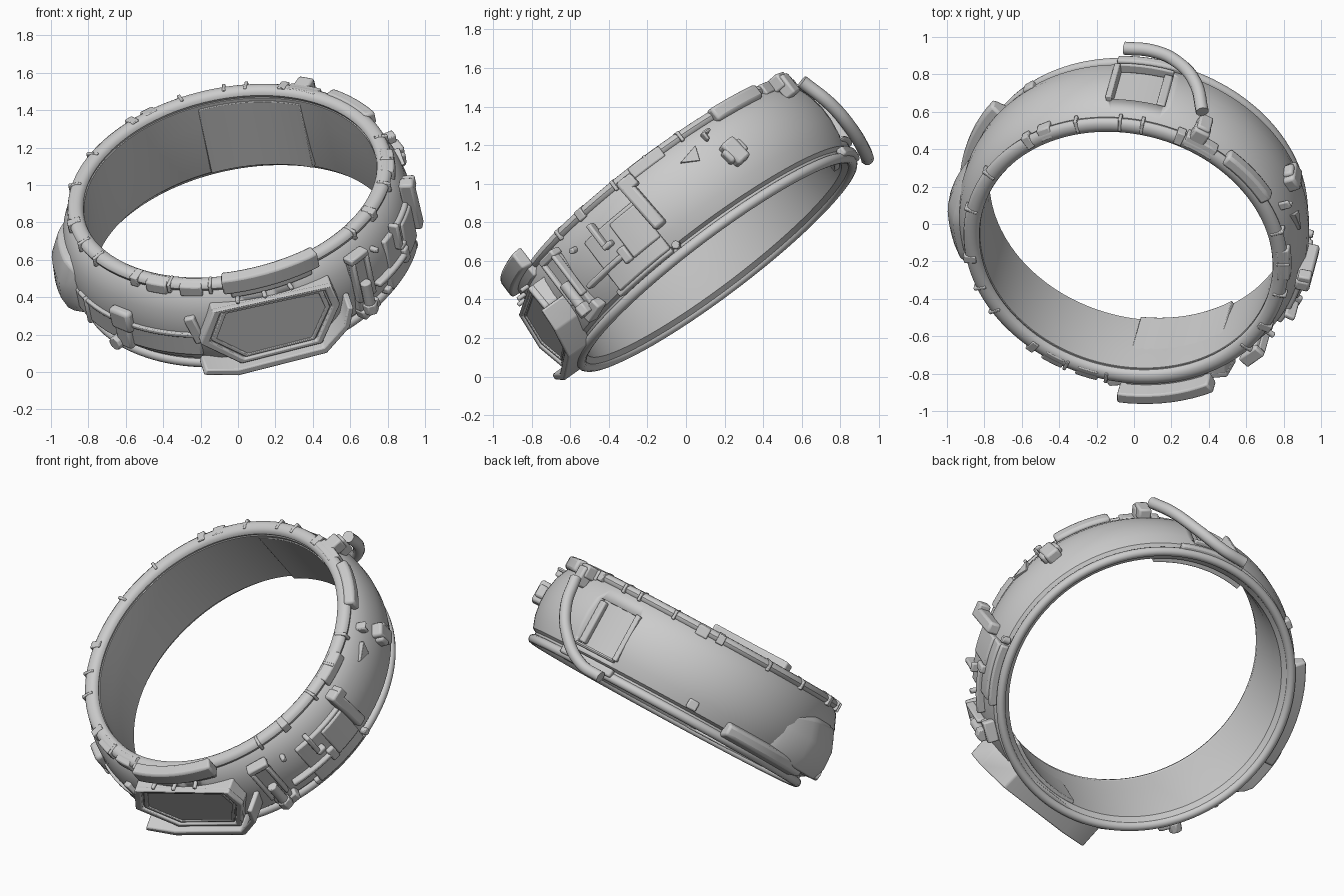
import bpy, bmesh
from math import radians, cos, sin, pi
from mathutils import Matrix, Vector

if "Cube" in bpy.data.objects:
    bpy.data.objects.remove(bpy.data.objects["Cube"])

# Tilted ring frame: local z is the ring axis, angle -90 is the front
n = Vector((-.167, -.595, .786)).normalized()
e1 = (Vector((1, 0, 0)) - n * n.x).normalized()
e2 = n.cross(e1)
FRAME = Matrix((e1, e2, n)).transposed().to_4x4()
FRAME.translation = (0, .012, .785)


def pol(a, r, h):
    return Vector((r * cos(radians(a)), r * sin(radians(a)), h))


def finish(name, bm, bevel=0, angle=35):
    bmesh.ops.recalc_face_normals(bm, faces=bm.faces)
    me = bpy.data.meshes.new(name)
    bm.to_mesh(me)
    bm.free()
    ob = bpy.data.objects.new(name, me)
    bpy.context.collection.objects.link(ob)
    ob.matrix_world = FRAME
    if bevel:
        b = ob.modifiers.new("bevel", 'BEVEL')
        b.width, b.segments, b.limit_method = bevel, 2, 'ANGLE'
    bpy.ops.object.select_all(action='DESELECT')
    bpy.context.view_layer.objects.active = ob
    ob.select_set(True)
    bpy.ops.object.shade_smooth_by_angle(angle=radians(angle))
    return ob


def bridge(bm, A, B):
    k = len(A)
    for j in range(k):
        bm.faces.new((A[j], A[(j + 1) % k], B[(j + 1) % k], B[j]))


def sweep(name, profiles, angles, closed=False, bevel=0):
    """Skin closed (r, h) profiles around the ring axis."""
    bm = bmesh.new()
    rings = [[bm.verts.new(pol(a, r, h)) for r, h in p] for p, a in zip(profiles, angles)]
    for i in range(len(rings) - (0 if closed else 1)):
        bridge(bm, rings[i], rings[(i + 1) % len(rings)])
    if not closed:
        bm.faces.new(rings[0])
        bm.faces.new(rings[-1][::-1])
    return finish(name, bm, bevel)


def revolve(name, profile, count=128):
    return sweep(name, [profile] * count, [360 * i / count for i in range(count)], True)


def arc(name, a0, a1, r0, r1, h0, h1, bevel=.01, chamfer=0):
    c = max(2, int(abs(a1 - a0) / 4) + 1)
    p = [(r0, h0), (r1, h0 + chamfer), (r1, h1 - chamfer), (r0, h1)]
    return sweep(name, [p] * (c + 1), [a0 + (a1 - a0) * i / c for i in range(c + 1)], bevel=bevel)


def basis(a, r, h, roll=0):
    """Frame on the band: x tangent, y along axis, z outward."""
    t, o = Vector((-sin(radians(a)), cos(radians(a)), 0)), pol(a, 1, 0)
    m = Matrix((t, Vector((0, 0, 1)), o)).transposed().to_4x4()
    m.translation = pol(a, r, h)
    return m @ Matrix.Rotation(radians(roll), 4, 'Z')


def block(name, a, r, h, size, roll=0, bevel=.01):
    bm = bmesh.new()
    bmesh.ops.create_cube(bm, size=1, matrix=basis(a, r, h, roll) @ Matrix.Diagonal((*size, 1)))
    return finish(name, bm, bevel)


def knob(name, a, r, h, rad, depth, sides=16, axial=False):
    bm = bmesh.new()
    m = basis(a, r, h)
    if axial:
        m = m @ Matrix.Rotation(pi / 2, 4, 'X')
    bmesh.ops.create_cone(bm, cap_ends=True, segments=sides, radius1=rad, radius2=rad, depth=depth, matrix=m)
    return finish(name, bm, .006)


def plate(name, a, r, outer, z0, z1, inner=None, bevel=.008):
    """Flat polygon plate (or frame when inner is given) tangent to the band."""
    bm, m = bmesh.new(), basis(a, r, 0)
    def loop(pts, z):
        return [bm.verts.new(m @ Vector((x, y, z))) for x, y in pts]
    o0, o1 = loop(outer, z0), loop(outer, z1)
    bridge(bm, o0, o1)
    if inner:
        i0, i1 = loop(inner, z0), loop(inner, z1)
        for A, B in ((o1, i1), (i1, i0), (i0, o0)):
            bridge(bm, A, B)
    else:
        bm.faces.new(o0)
        bm.faces.new(o1)
    return finish(name, bm, bevel)


def tube(name, pts, rad):
    cu = bpy.data.curves.new(name, 'CURVE')
    cu.dimensions, cu.bevel_depth, cu.bevel_resolution, cu.use_fill_caps = '3D', rad, 3, True
    s = cu.splines.new('BEZIER')
    s.bezier_points.add(len(pts) - 1)
    for b, p in zip(s.bezier_points, pts):
        b.co, b.handle_left_type, b.handle_right_type = p, 'AUTO', 'AUTO'
    ob = bpy.data.objects.new(name, cu)
    bpy.context.collection.objects.link(ob)
    return ob


# Main band with a window recessed into the back and a flat seat for the screen
band = revolve("band", [(.865, -.262), (.822, -.225), (.808, -.1), (.798, .1), (.795, .24), (.85, .25), (.888, .215),
                        (.925, .13), (.942, .04), (.942, -.04), (.93, -.12), (.905, -.19), (.88, -.205), (.875, -.255)])
for cutter in (arc("window_cutter", 78, 97, .885, 1.1, -.15, .14, 0),
               block("screen_cutter", -79, 1.0, -.01, (.54, .3, .19), 0, 0)):
    cutter.hide_render = True
    cutter.hide_set(True)
    cut = band.modifiers.new("cut", 'BOOLEAN')
    cut.object, cut.operation, cut.solver = cutter, 'DIFFERENCE', 'EXACT'
arc("window_sill", 78, 97, .88, .94, -.165, -.145)
arc("window_flap", 78, 81, .88, .92, -.14, .13)
arc("window_side", 96, 98, .88, .946, -.15, .15, .006)

# Rolled rims
revolve("upper_rim", [(.838 + .043 * cos(t * pi / 6), .257 + .032 * sin(t * pi / 6)) for t in range(12)])
revolve("lower_rim", [(.875 + .027 * cos(t * pi / 6), -.245 + .028 * sin(t * pi / 6)) for t in range(12)])

# Inner liner panels
arc("inner_back_liner", 62, 103, .79, .83, -.21, .22, .004)
arc("inner_front_liner", -90, -52, .8, .84, -.22, .1, .004)

# Clips and sleeves around the upper rim
for i, a in enumerate((-170, -157, 168, 150, 128, 108, 92, 84, 70, 16, 2, -12, -28, -40, -97, -112, -126, -146)):
    wide = 3 if i % 4 == 0 else 1.2
    arc("rim_clip", a - wide / 2, a + wide / 2, .82, .892, .215, .295, .005, .012)
for a0, a1 in ((-121, -113), (-108, -100), (118, 123), (56, 68), (-5, 8)):
    arc("rim_sleeve", a0, a1, .825, .893, .2, .292, .008, .015)

# Front screen: hexagonal housing, frame and panel
hexa = [(-.39, -.01), (-.29, .18), (.36, .155), (.385, .02), (.25, -.2), (-.2, -.2)]
def scaled(f):
    return [(x * f + .02 * (1 - f), y * f) for x, y in hexa]
plate("screen_housing", -79, .92, hexa, -.1, .0, scaled(.8))
plate("screen_frame", -79, .92, hexa, -.01, .025, scaled(.88))
plate("screen_inner_frame", -79, .92, scaled(.85), -.01, .015, scaled(.78), .004)
plate("screen_panel", -79, .92, scaled(.8), -.02, .006, bevel=0)

# Hood above the screen and bumper bar wrapping beneath it
arc("screen_hood", -92, -59, .885, .955, .25, .365, .012, .01)
arc("hood_mount", -90, -61, .85, .91, .2, .27)
plate("bumper", -79, .9, [(-.41, -.19), (-.23, -.25), (.26, -.25), (.41, -.12), (.45, .0), (.42, .01), (.38, -.1),
                          (.25, -.21), (-.22, -.21), (-.39, -.16)], -.07, .075)
for a in (-88, -79, -70):
    knob("hood_stud", a, .93, .2, .012, .05)

# Hinge bracket right of the screen
block("bracket_plate", -45, .94, .02, (.11, .34, .05))
for s in (-1, 1):
    block("bracket_rail", -45 + s * 2.9, .965, .05, (.025, .26, .05))
block("bracket_cap", -45, .95, .19, (.13, .04, .07))
knob("bracket_pin", -45, .985, -.05, .03, .16, axial=True)
knob("bracket_bolt_head", -45, .985, -.14, .042, .06, 6, True)
block("bracket_foot", -44, .94, -.17, (.13, .06, .07), 10)

# Equipment panels on the right side
arc("side_panel", -31, -9, .9, .953, -.2, .12)
arc("side_panel_raised", -20, -9, .9, .966, -.12, .1)
arc("side_panel_lower", -33, -9, .88, .938, -.22, -.18)
block("side_strap", -7.5, .96, .08, (.07, .32, .08), 4, .015)
block("side_strap_end", -7, .965, .2, (.09, .07, .07), 4)
arc("side_bar", -39, -21, .92, .98, -.085, -.055)
arc("side_bar_end", -23, -20, .92, .98, -.12, -.03)
block("side_clip", -25, .96, .09, (.03, .16, .06), 0)
block("side_clip_hook", -24, .965, .02, (.06, .03, .06))
knob("side_stud", -7, .92, -.2, .022, .05)
knob("side_stud", -36, .94, .13, .016, .05)

# Right rear lugs and rim box
block("lug", 26, .955, .015, (.09, .14, .08), 8, .015)
block("lug_crossbar", 26, .96, .015, (.13, .08, .06), 8, .015)
block("small_clip", 23, .92, .19, (.05, .02, .07))
block("small_clip", 22, .925, .17, (.02, .05, .06))
arc("rim_box", 30, 52, .85, .915, .2, .295, .015, .01)
plate("triangle_tab", 13, .94, [(-.05, .13), (.07, .16), (.04, .08)], -.06, .002, bevel=.003)

# Hose across the back with its end fittings
tube("hose", [(-.05, .94, 1.13), (.1, .925, 1.17), (.24, .86, 1.28), (.33, .75, 1.41), (.365, .6, 1.53)], .035)
block("hose_top_fitting", 64, .91, .24, (.09, .08, .09), 0, .012)
block("hose_top_joint", 64, .935, .2, (.075, .12, .075), 0, .012)
arc("hose_lower_seat", 72, 98, .88, .925, -.25, -.2, .012)

# Padded blister and its base on the left side
N = 16
prof = []
for i in range(N + 1):
    b = min(1, 6 * (1 - i / N), 2.2 * i / N) ** .7
    prof.append([(.86, -.2), (.89 + .1 * b, -.17 - .02 * b), (.9 + .118 * b, -.11), (.9 + .112 * b, .0),
                 (.9 + .06 * b, .03 + .09 * b), (.86, .05 + .11 * b)])
sweep("left_pad", prof, [163 + 41 * i / N for i in range(N + 1)], bevel=.008)
arc("left_pad_base", 145, 186, .88, .975, -.245, -.13, .015, .025)
arc("back_tab", 128, 132, .9, .94, -.19, -.13)

# Front-left belt with buckle
arc("belt", -165, -103, .92, .95, -.15, -.0, .012, .008)
arc("belt_ridge", -155, -103, .92, .96, -.015, .01, .006)
block("buckle", -131, .95, .02, (.14, .13, .06), 0, .02)
block("buckle_strap", -131, .945, -.08, (.1, .16, .06), 0, .015)
knob("buckle_knob", -134, .97, -.14, .04, .06, 8)
block("belt_end", -104, .935, .03, (.06, .17, .05), 15)
for a in (-150, -160):
    block("belt_loop", a, .95, -.07, (.03, .17, .03))
